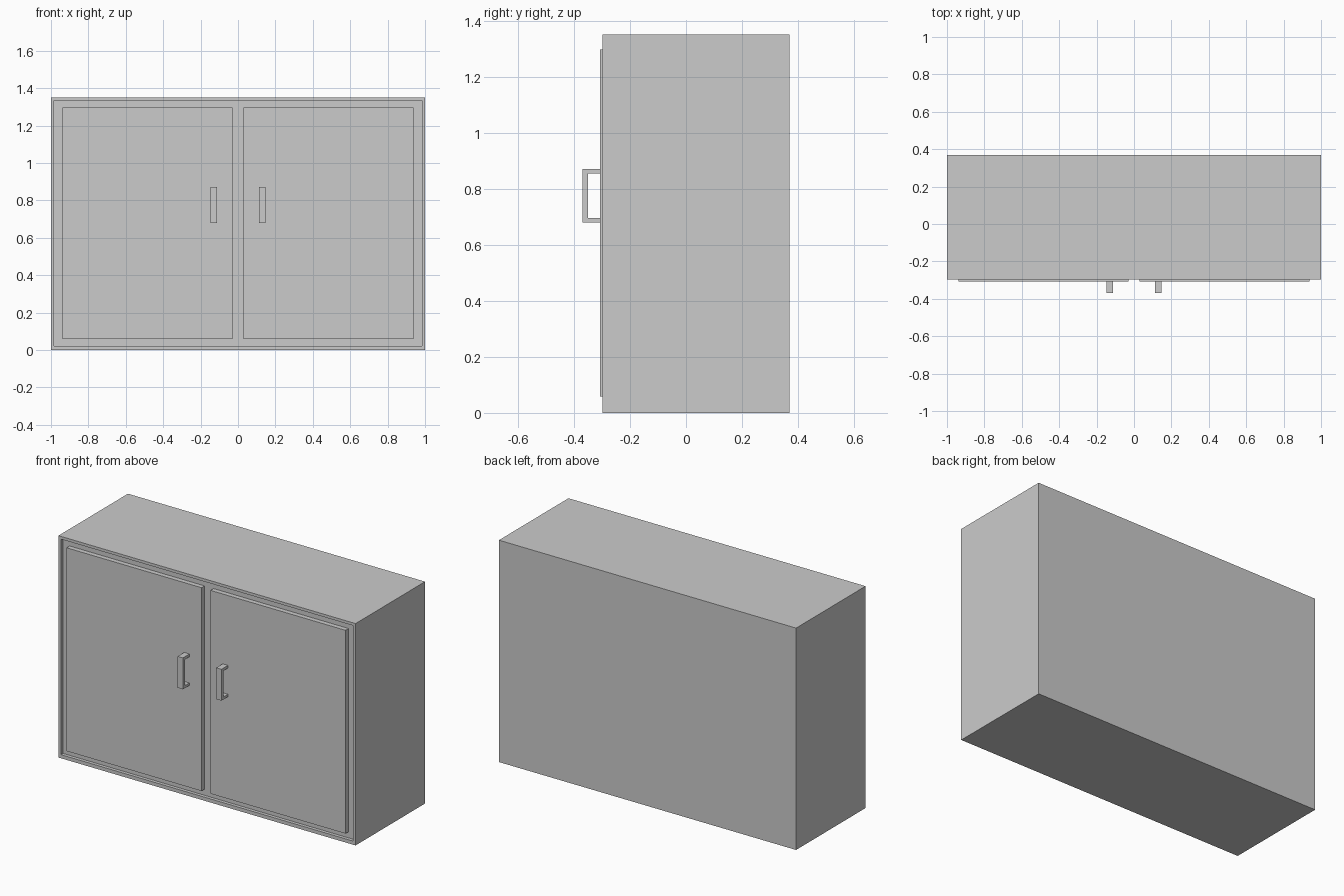
import bpy, bmesh

if "Cube" in bpy.data.objects:
    bpy.data.objects.remove(bpy.data.objects["Cube"])


def finish(bm, name):
    bmesh.ops.recalc_face_normals(bm, faces=bm.faces)
    mesh = bpy.data.meshes.new(name)
    bm.to_mesh(mesh)
    bm.free()
    obj = bpy.data.objects.new(name, mesh)
    bpy.context.collection.objects.link(obj)
    return obj


def box_bmesh(lo, hi):
    bm = bmesh.new()
    bmesh.ops.create_cube(bm, size=1)
    for v in bm.verts:
        v.co = [(a + b) / 2 + c * (b - a) for a, b, c in zip(lo, hi, v.co)]
    return bm


# Cabinet body with a shallow recess in the front
RECESS_Y = -0.278
bm = box_bmesh((-1, -0.298, 0), (1, 0.37, 1.35))
bm.normal_update()
front = min(bm.faces, key=lambda f: f.calc_center_median().y)
bmesh.ops.inset_region(bm, faces=[front], thickness=0.024)
for v in front.verts:
    v.co.z = 0.022 if v.co.z < 0.6 else 1.333
floor = bmesh.ops.extrude_discrete_faces(bm, faces=[front])["faces"][0]
for v in floor.verts:
    v.co.y = RECESS_Y
finish(bm, "cabinet_body")


# C-shaped handle profile in (y, z), extruded across x
HANDLE = [(-0.304, 0.68), (-0.37, 0.68), (-0.37, 0.871), (-0.304, 0.871),
          (-0.304, 0.854), (-0.349, 0.854), (-0.349, 0.695), (-0.304, 0.695)]


def handle(name, x0, x1):
    bm = bmesh.new()
    face = bm.faces.new([bm.verts.new((x0, y, z)) for y, z in HANDLE])
    side = bmesh.ops.extrude_face_region(bm, geom=[face])["geom"]
    verts = [g for g in side if isinstance(g, bmesh.types.BMVert)]
    bmesh.ops.translate(bm, verts=verts, vec=(x1 - x0, 0, 0))
    finish(bm, name)


# Mirrored pair of doors with handles
for side, s in (("left", -1), ("right", 1)):
    x0, x1 = sorted((s * 0.03, s * 0.939))
    finish(box_bmesh((x0, -0.307, 0.059), (x1, RECESS_Y, 1.296)), side + "_door")
    h0, h1 = sorted((s * 0.112, s * 0.147))
    handle(side + "_handle", h0, h1)
